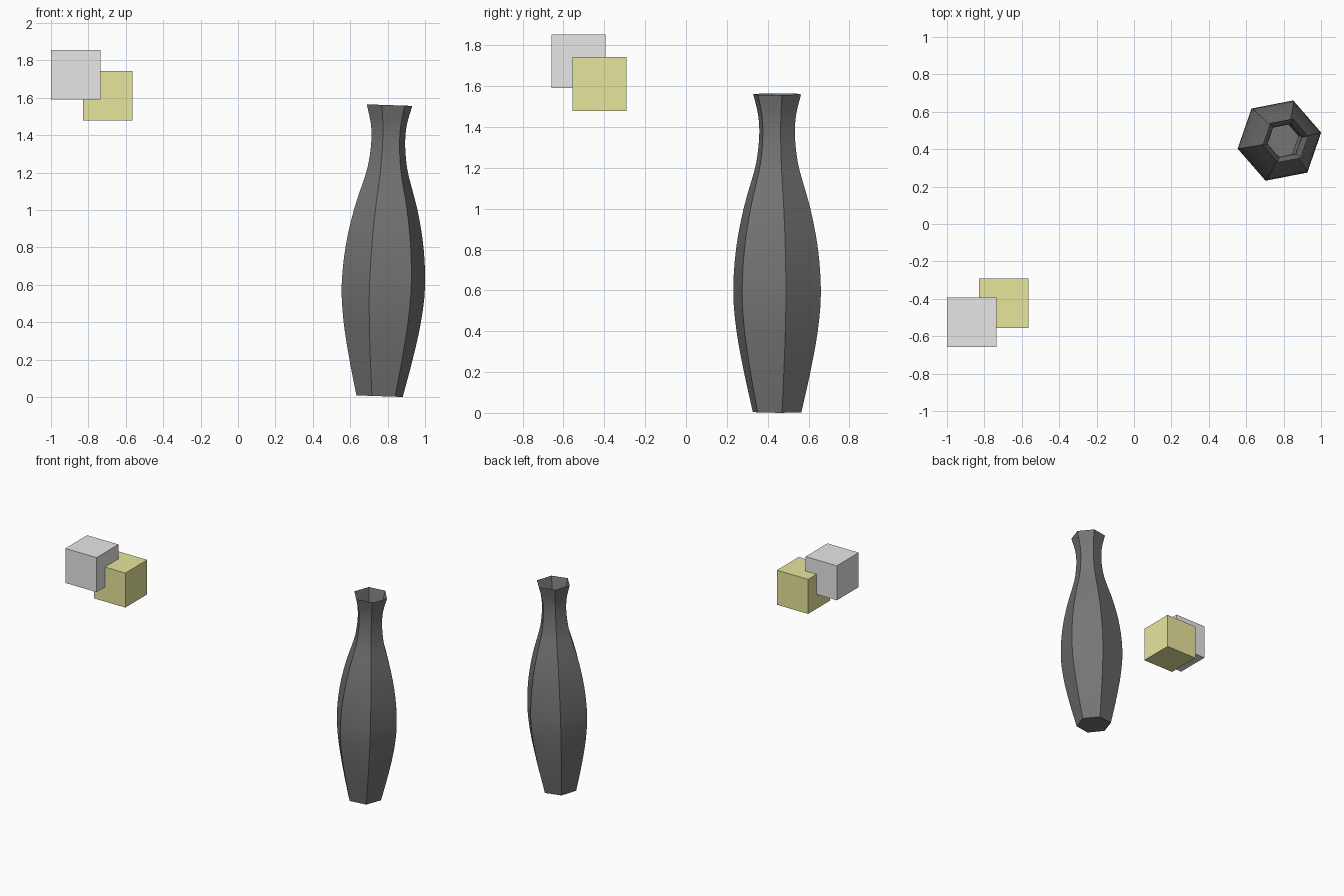
import bpy, bmesh
from math import cos, sin, radians
from mathutils import Vector

old = bpy.data.objects.get("Cube")
if old:
    bpy.data.objects.remove(old)


def material(name, rgb):
    mat = bpy.data.materials.new(name)
    mat.use_nodes = True
    colour = (*rgb, 1.0)
    mat.diffuse_color = colour
    mat.node_tree.nodes["Principled BSDF"].inputs["Base Color"].default_value = colour
    return mat


charcoal = material("charcoal", (0.18, 0.18, 0.18))
light_grey = material("light grey", (0.8, 0.8, 0.8))
olive_yellow = material("olive yellow", (0.8, 0.79, 0.335))


def smooth_profile(points, steps):
    """Catmull-Rom interpolation through (radius, height) points."""
    pts = [Vector(p) for p in points]
    pts = [2 * pts[0] - pts[1]] + pts + [2 * pts[-1] - pts[-2]]
    out = []
    for a, b, c, d in zip(pts, pts[1:], pts[2:], pts[3:]):
        for i in range(steps):
            t = i / steps
            out.append(0.5 * (2 * b + (c - a) * t + (2 * a - 5 * b + 4 * c - d) * t**2
                              + (3 * b - a - 3 * c + d) * t**3))
    return out + [pts[-2]]


def add_object(name, bm, mat, location):
    mesh = bpy.data.meshes.new(name)
    bm.to_mesh(mesh)
    bm.free()
    mesh.materials.append(mat)
    obj = bpy.data.objects.new(name, mesh)
    obj.location = location
    bpy.context.collection.objects.link(obj)
    return obj


# Six-sided vase: open at the top, closed at the base, leaning slightly
sides = 6
profile = smooth_profile([(0.126, 0), (0.173, 0.2), (0.211, 0.4), (0.227, 0.59),
                          (0.212, 0.8), (0.172, 1.0), (0.118, 1.18), (0.1, 1.27),
                          (0.092, 1.37), (0.099, 1.46), (0.124, 1.557)], 3)
bm = bmesh.new()
rings = []
for r, z in profile:
    angles = [radians(11 + 360 * i / sides) for i in range(sides)]
    rings.append([bm.verts.new((r * cos(a), r * sin(a), z)) for a in angles])
for low, high in zip(rings, rings[1:]):
    for i in range(sides):
        j = (i + 1) % sides
        bm.faces.new((low[i], low[j], high[j], high[i]))
bm.faces.new(rings[0][::-1])
vase = add_object("vase", bm, charcoal, (0.757, 0.446, 0.0045))
vase.rotation_euler.y = radians(1.95)

# Two overlapping floating cubes
for name, mat, location in (("grey_cube", light_grey, (-0.868, -0.526, 1.722)),
                            ("yellow_cube", olive_yellow, (-0.696, -0.424, 1.611))):
    bm = bmesh.new()
    bmesh.ops.create_cube(bm, size=0.264)
    add_object(name, bm, mat, location)

# Smooth along the vase height, crisp between its sides
bpy.ops.object.select_all(action="DESELECT")
vase.select_set(True)
bpy.context.view_layer.objects.active = vase
bpy.ops.object.shade_smooth_by_angle(angle=radians(30))
